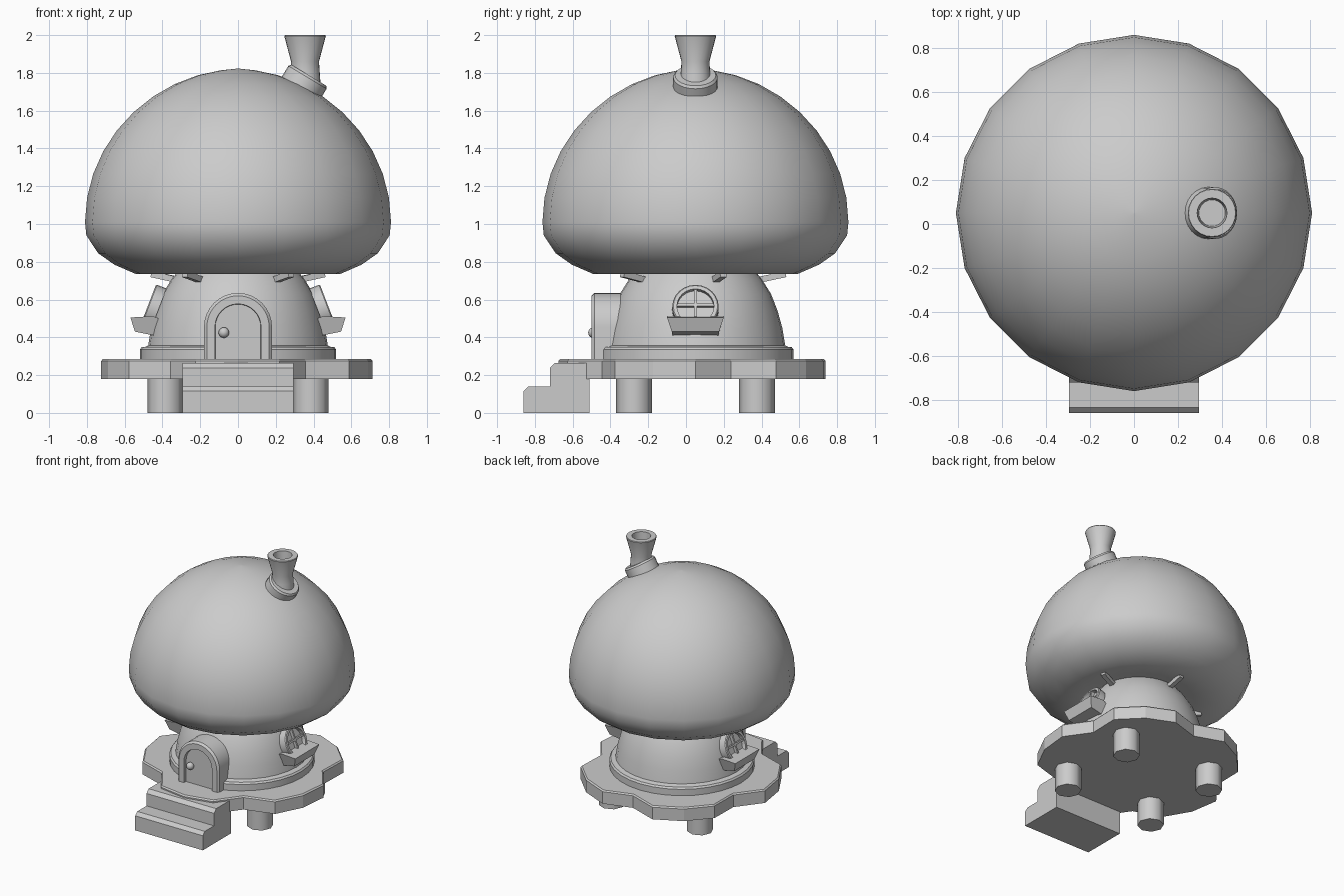
import bpy, bmesh
from math import sin, cos, pi, radians, sqrt
from mathutils import Matrix, Vector

if "Cube" in bpy.data.objects:
    bpy.data.objects.remove(bpy.data.objects["Cube"])

CY = 0.05  # y of the house axis


def loft(name, loops, matrix=None, caps=(True, True), closed=False, angle=35):
    """Bridge equal-length point loops into one surface."""
    bm = bmesh.new()
    rings = [[bm.verts.new(p) for p in lp] for lp in loops]
    n = len(rings[0])
    pairs = list(zip(rings, rings[1:]))
    if closed:
        pairs.append((rings[-1], rings[0]))
    for a, b in pairs:
        for i in range(n):
            j = (i + 1) % n
            bm.faces.new((a[i], a[j], b[j], b[i]))
    if not closed:
        if caps[0]:
            bm.faces.new(rings[0][::-1])
        if caps[1]:
            bm.faces.new(rings[-1])
    bmesh.ops.recalc_face_normals(bm, faces=bm.faces)
    me = bpy.data.meshes.new(name)
    if matrix:
        bm.transform(matrix)
        if matrix.determinant() < 0:
            bmesh.ops.reverse_faces(bm, faces=bm.faces)
    bm.to_mesh(me)
    bm.free()
    me.shade_smooth()
    me.set_sharp_from_angle(angle=radians(angle))
    ob = bpy.data.objects.new(name, me)
    bpy.context.collection.objects.link(ob)
    return ob


def ring(r, z, n):
    return [(r * cos(2 * pi * i / n), r * sin(2 * pi * i / n), z) for i in range(n)]


def lathe(name, profile, n, matrix, **kw):
    return loft(name, [ring(r, z, n) for r, z in profile], matrix, **kw)


def box(name, size, matrix):
    x, y, z = (s / 2 for s in size)
    return loft(name, [[(-x, -y, h), (x, -y, h), (x, y, h), (-x, y, h)] for h in (-z, z)], matrix)


AXIS = Matrix.Translation((0, CY, 0))

# Mushroom cap
dome = []
for k in range(10):
    t = radians(k * 9.2)
    dome.append((0.81 * cos(t) ** 1.05, 1.01 + 0.81 * sin(t)))
cap = [(0.28, 0.765), (0.40, 0.742), (0.54, 0.735), (0.655, 0.785), (0.74, 0.845), (0.803, 0.94)]
cap += dome + [(0.002, 1.823)]
lathe("mushroom_cap", cap, 20, AXIS, angle=80)

# Stem wall and base ring
lathe("stem_wall", [(0.49, 0.28), (0.475, 0.36), (0.46, 0.45), (0.435, 0.54), (0.40, 0.63),
                    (0.35, 0.71), (0.30, 0.77)], 32, AXIS)
lathe("stem_base_ring", [(0.52, 0.27), (0.52, 0.335), (0.51, 0.348), (0.49, 0.35),
                         (0.47, 0.36)], 32, AXIS)

# Five-lobed deck
def deck_loop(inset, z):
    pts = []
    for i in range(20):
        r = (0.61 if i % 4 == 1 else 0.725 if i % 4 != 0 else 0.712) - inset
        a = radians(18 * i)
        pts.append((r * cos(a), r * sin(a), z))
    return pts


loft("deck", [deck_loop(0, 0.18), deck_loop(0, 0.275), deck_loop(0.01, 0.285)], AXIS, angle=15)

# Legs
for sx in (-1, 1):
    for sy in (-1, 1):
        lathe("deck_leg", [(0.095, 0), (0.095, 0.19)], 8,
              Matrix.Translation((sx * 0.385, CY + sy * 0.325, 0)), angle=50)

# Front steps
side = [(-0.86, 0), (-0.86, 0.115), (-0.835, 0.14), (-0.72, 0.14), (-0.72, 0.238),
        (-0.693, 0.265), (-0.51, 0.265), (-0.51, 0)]
loft("front_steps", [[(x, y, z) for y, z in side] for x in (-0.295, 0.295)], angle=15)

# Arched door with raised surround
def arch(r, y, base=0.284):
    pts = [(-r, y, base)]
    pts += [(-r * cos(pi * i / 16), y, 0.455 + r * sin(pi * i / 16)) for i in range(17)]
    return pts + [(r, y, base)]


loft("door", [arch(0.18, -0.25), arch(0.18, -0.485), arch(0.165, -0.50),
              arch(0.122, -0.50), arch(0.120, -0.475)])
bpy.ops.mesh.primitive_uv_sphere_add(segments=16, ring_count=10, radius=0.028,
                                     location=(-0.075, -0.49, 0.425))
knob = bpy.context.object
knob.name = "door_knob"
knob.data.shade_smooth()

# Windows with planters, mirrored left and right
for s, label in ((1, "right"), (-1, "left")):
    mirror = Matrix.Diagonal((s, 1, 1, 1))
    # local z points out of the wall, tilted upwards
    frame = mirror @ Matrix.Translation((0.478, CY, 0.565)) @ Matrix.Rotation(radians(69), 4, 'Y')
    lathe(label + "_window_frame", [(0.123, -0.06), (0.123, -0.006), (0.117, 0),
                                    (0.098, 0), (0.098, -0.06)], 24, frame, closed=True)
    lathe(label + "_window_pane", [(0.10, -0.06), (0.10, -0.03)], 24, frame)
    for i, size in enumerate(((0.20, 0.014, 0.025), (0.014, 0.20, 0.025))):
        box(label + "_window_bar", size,
            frame @ Matrix.Translation((-0.012 if i else 0, 0, -0.02)))
    # planter: (x, z, half width)
    sect = [(0.42, 0.50, 0.14), (0.45, 0.512, 0.15), (0.57, 0.505, 0.15),
            (0.545, 0.43, 0.125), (0.42, 0.405, 0.12)]
    loft(label + "_planter", [[(x, CY + d * w, z) for x, z, w in sect] for d in (-1, 1)],
         mirror, angle=15)

# Five struts under the cap
for k in range(5):
    m = AXIS @ Matrix.Rotation(radians(18 + 72 * k), 4, 'Z') @ \
        Matrix.Translation((0.40, 0, 0.718)) @ Matrix.Rotation(radians(-12), 4, 'Y')
    box("cap_strut", (0.16, 0.035, 0.032), m)

# Chimney with tilted collar
lathe("chimney", [(0.085, 1.70), (0.078, 1.80), (0.074, 1.86), (0.11, 1.995), (0.107, 2.0),
                  (0.068, 2.0), (0.060, 1.88)], 24, Matrix.Translation((0.355, CY, 0)))
lathe("chimney_collar", [(0.118, -0.05), (0.118, 0.025), (0.108, 0.038), (0.07, 0.038)], 24,
      Matrix.Translation((0.355, CY, 1.755)) @ Matrix.Rotation(radians(31), 4, 'Y'))
